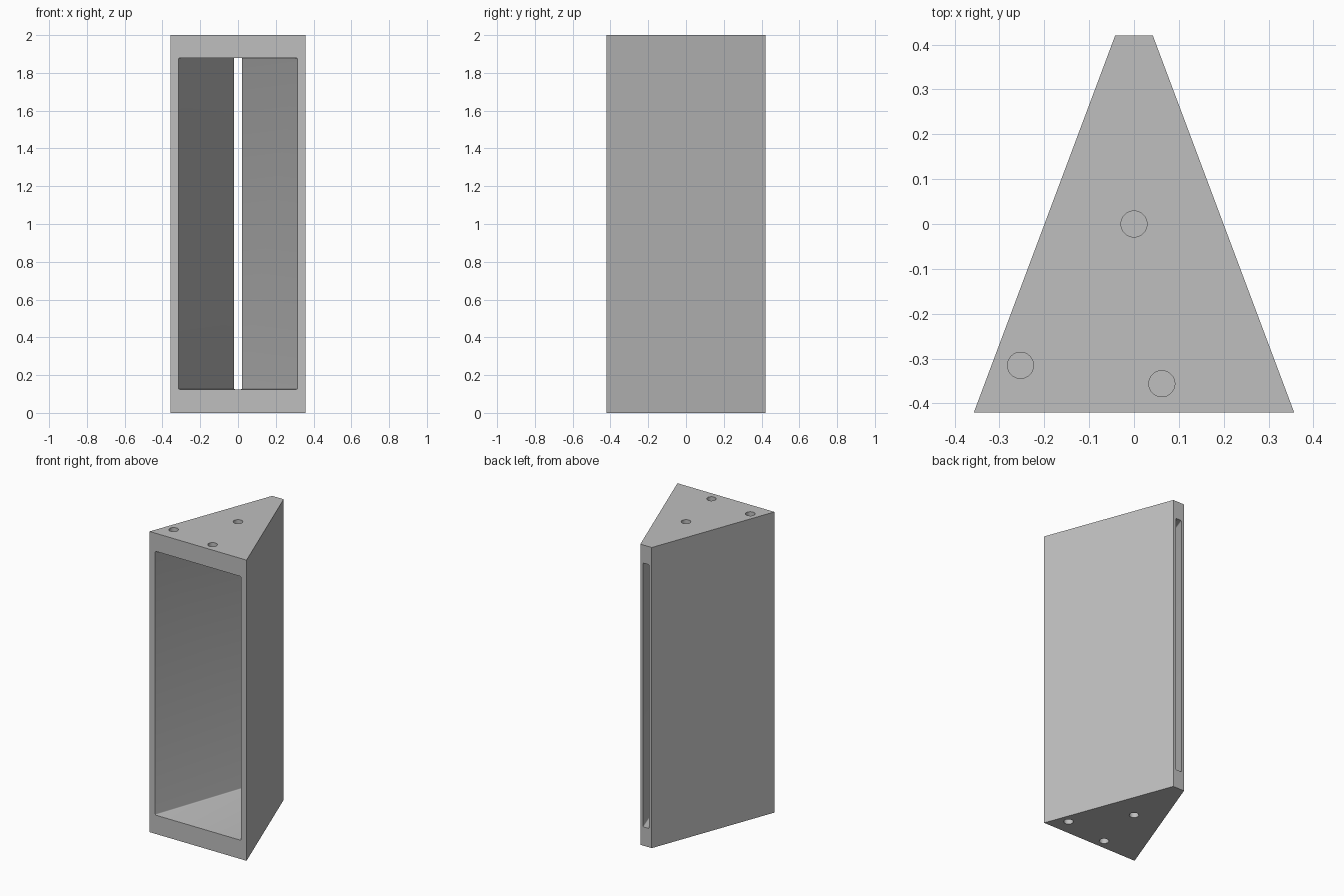
import bpy
import bmesh
from mathutils import Matrix

cube = bpy.data.objects.get("Cube")
if cube:
    bpy.data.objects.remove(cube, do_unlink=True)

HEIGHT, DEPTH = 2.0, 0.84
FRONT, BACK = 0.357, 0.042              # outer half widths
CAVITY_FRONT, CAVITY_BACK = 0.315, 0.022
FLOOR, CEILING = 0.125, 1.88
HOLE_RADIUS, HOLE_DEPTH = 0.029, 0.04
HOLES = [(0, 0), (-0.253, -0.315), (0.062, -0.356)]

grey = bpy.data.materials.new("plain grey")
grey.use_nodes = True
color = (0.52, 0.52, 0.52, 1)
grey.diffuse_color = color
grey.node_tree.nodes["Principled BSDF"].inputs["Base Color"].default_value = color


def make_object(name, bm):
    bmesh.ops.recalc_face_normals(bm, faces=bm.faces)
    mesh = bpy.data.meshes.new(name)
    bm.to_mesh(mesh)
    bm.free()
    mesh.materials.append(grey)
    obj = bpy.data.objects.new(name, mesh)
    bpy.context.collection.objects.link(obj)
    return obj


def wedge(name, front, back, y, z0, z1, round_corners=0):
    """Trapezoid prism narrowing from front to back."""
    bm = bmesh.new()
    outline = [(-front, -y), (front, -y), (back, y), (-back, y)]
    base = bm.faces.new([bm.verts.new((px, py, z0)) for px, py in outline])
    top = bmesh.ops.extrude_face_region(bm, geom=[base])["geom"]
    verts = [v for v in top if isinstance(v, bmesh.types.BMVert)]
    bmesh.ops.translate(bm, verts=verts, vec=(0, 0, z1 - z0))
    if round_corners:
        long_edges = [e for e in bm.edges
                      if abs(e.verts[0].co.y - e.verts[1].co.y) > y]
        bmesh.ops.bevel(bm, geom=long_edges, offset=round_corners,
                        segments=4, profile=0.5, affect='EDGES')
    return make_object(name, bm)


def hole_cutter(name, z, side):
    """Three blind round holes, mirrored in x on the underside."""
    bm = bmesh.new()
    for x, y in HOLES:
        bmesh.ops.create_cone(bm, cap_ends=True, segments=48,
                              radius1=HOLE_RADIUS, radius2=HOLE_RADIUS,
                              depth=2 * HOLE_DEPTH,
                              matrix=Matrix.Translation((x * side, y, z)))
    return make_object(name, bm)


def cut(target, cutter):
    cutter.hide_render = True
    mod = target.modifiers.new("cut", 'BOOLEAN')
    mod.operation = 'DIFFERENCE'
    mod.solver = 'EXACT'
    mod.object = cutter
    bpy.context.view_layer.objects.active = target
    bpy.ops.object.modifier_apply(modifier=mod.name)
    bpy.data.objects.remove(cutter, do_unlink=True)


# Tapered housing
housing = wedge("housing", FRONT, BACK, DEPTH / 2, 0, HEIGHT)

# Open cavity running from the wide front to the narrow back slot
margin = 0.05
slope = (CAVITY_FRONT - CAVITY_BACK) / DEPTH
reach = min(margin, CAVITY_BACK / slope * 0.4)
cut(housing, wedge("cavity_cutter", CAVITY_FRONT + slope * reach,
                   CAVITY_BACK - slope * reach, DEPTH / 2 + reach,
                   FLOOR, CEILING, 0.006))

# Peg holes in the top and the underside
cut(housing, hole_cutter("top_hole_cutter", HEIGHT, 1))
cut(housing, hole_cutter("bottom_hole_cutter", 0, -1))

# Smooth the round walls and keep the edges crisp
bpy.ops.object.select_all(action='DESELECT')
housing.select_set(True)
bpy.context.view_layer.objects.active = housing
bpy.ops.object.shade_smooth_by_angle(angle=0.5)
